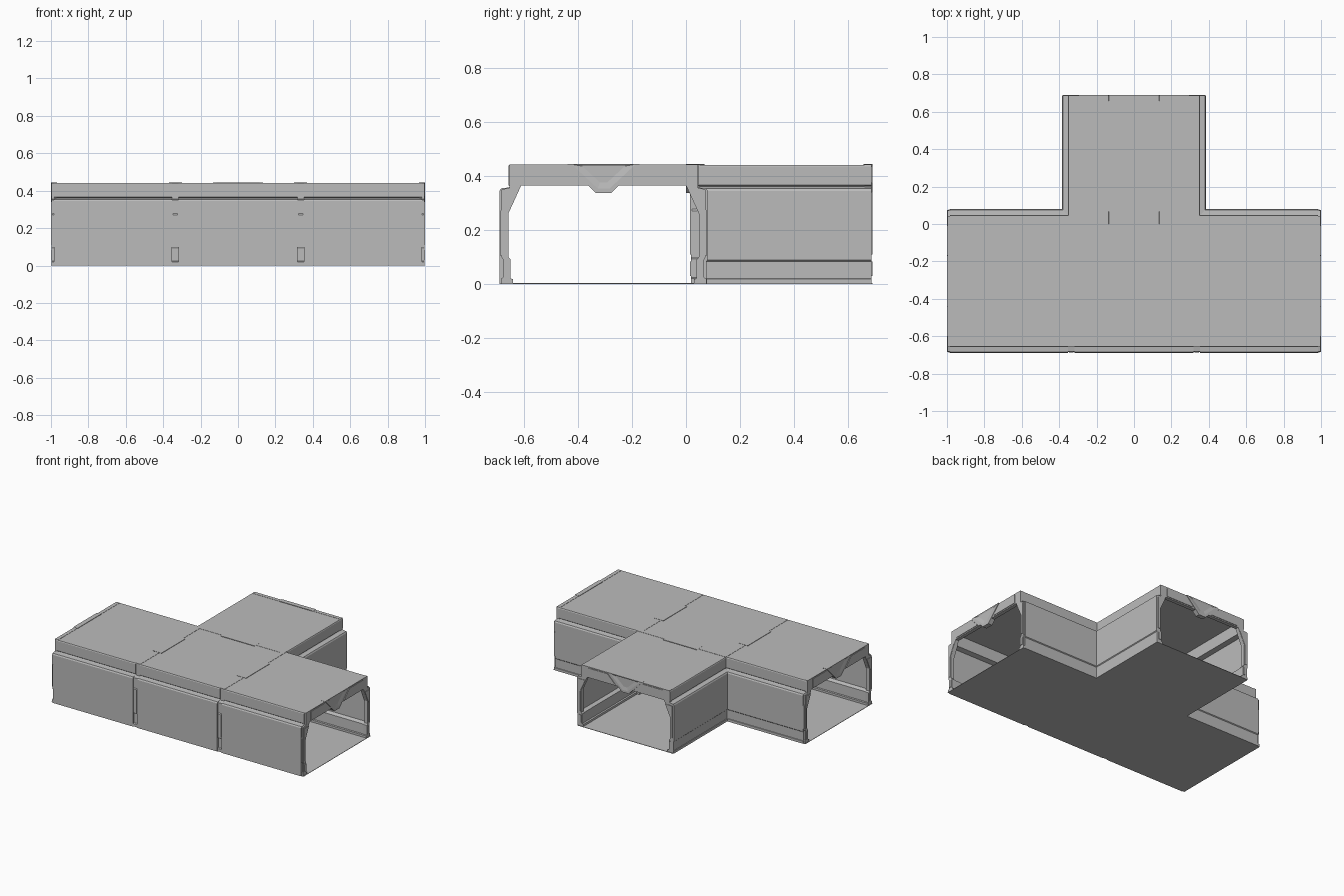
import bpy, bmesh
from mathutils import Vector

cube = bpy.data.objects.get("Cube")
if cube:
    bpy.data.objects.remove(cube, do_unlink=True)

grey = bpy.data.materials.new("plain_grey")
grey.use_nodes = True
COLOUR = (0.5, 0.5, 0.5, 1)
grey.diffuse_color = COLOUR
grey.node_tree.nodes["Principled BSDF"].inputs["Base Color"].default_value = COLOUR

MID = -0.305     # centre line of the long corridor
ROOF = 0.441
TOP = 0.445


def finish(name, bm):
    bmesh.ops.recalc_face_normals(bm, faces=bm.faces)
    mesh = bpy.data.meshes.new(name)
    bm.to_mesh(mesh)
    bm.free()
    mesh.materials.append(grey)
    obj = bpy.data.objects.new(name, mesh)
    bpy.context.collection.objects.link(obj)
    return obj


def loft(bm, rings):
    """Skin closed rings of points and cap both ends."""
    rings = [[bm.verts.new(p) for p in ring] for ring in rings]
    for a, b in zip(rings, rings[1:]):
        for i in range(len(a)):
            j = (i + 1) % len(a)
            bm.faces.new((a[i], a[j], b[j], b[i]))
    return [bm.faces.new(rings[0]), bm.faces.new(rings[-1])]


def place(axis, u, w, z):
    """Put a cross-section point in a corridor running along the axis."""
    if axis == "x":
        return (w, MID + u, z)
    if axis == "y":
        return (u, w, z)
    return (u, z, w)


def prism(name, axis, outline, w0, w1):
    bm = bmesh.new()
    loft(bm, [[place(axis, u, w, z) for u, z in outline] for w in (w0, w1)])
    return finish(name, bm)


def flip(outline):
    return [(-u, z) for u, z in reversed(outline)]


def wall(name, path, profile):
    """Sweep a wall profile along a mitred plan path, outside on the right."""
    pts = [Vector(p) for p in path]
    normals = []
    for a, b in zip(pts, pts[1:]):
        d = (b - a).normalized()
        normals.append(Vector((d.y, -d.x)))
    rings = []
    for i, p in enumerate(pts):
        n1, n2 = normals[max(i - 1, 0)], normals[min(i, len(normals) - 1)]
        m = (n1 + n2) / (1 + n1.dot(n2))
        rings.append([(p.x + m.x * o, p.y + m.y * o, z) for o, z in profile])
    bm = bmesh.new()
    loft(bm, rings)
    finish(name, bm)


def tee(end, side, front, back, stem_end):
    """T-shaped plan outline."""
    return [(-end, front), (end, front), (end, back), (side, back),
            (side, stem_end), (-side, stem_end), (-side, back), (-end, back)]


# Floor and roof sheets
prism("floor", "z", tee(1.0, 0.38, -0.685, 0.075, 0.69), 0, 0.003)
prism("roof", "z", tee(0.996, 0.348, -0.653, 0.043, 0.686), 0.43, ROOF)

# Wall sections: outer skin, ledge, roof fascia, then inner skin and skirting
upper = [(0.035, 0.345), (0.03, 0.354), (0.002, 0.357), (-0.003, 0.361),
         (0.003, 0.366), (0.003, 0.435), (0, ROOF)]
inner = [(-0.012, ROOF), (-0.012, 0.347), (0.023, 0.34), (0.023, 0.1),
         (-0.002, 0.09), (-0.004, 0.02), (-0.015, 0.018), (-0.015, 0)]
plain = [(0.035, 0)] + upper + inner
stepped = [(0.033, 0), (0.033, 0.018), (0.03, 0.02), (0.03, 0.083),
           (0.035, 0.088)] + upper + inner

for name, a, b in (("right", -0.985, -0.352), ("middle", -0.318, 0.318), ("left", 0.352, 0.985)):
    wall("front_wall_" + name, [(a, -0.655), (b, -0.655)], plain)
wall("corner_wall_left", [(0.985, 0.045), (0.35, 0.045), (0.35, 0.686)], stepped)
wall("corner_wall_right", [(-0.35, 0.686), (-0.35, 0.045), (-0.985, 0.045)], stepped)

# Portal frame outline and its raised plates, one half each
half_frame = [(0.305, 0.365), (0.353, 0.26), (0.353, 0.1), (0.344, 0.09), (0.344, 0.02),
              (0.335, 0.018), (0.335, 0), (0.38, 0), (0.38, 0.02), (0.372, 0.024),
              (0.372, 0.09), (0.378, 0.1), (0.378, 0.35), (0.349, 0.356), (0.349, 0.4425)]
plates = {
    "header_plate": [(0.14, 0.435), (0.295, 0.435), (0.295, 0.373), (0.08, 0.373)],
    "post_plate": [(0.359, 0.11), (0.373, 0.11), (0.373, 0.34), (0.318, 0.34), (0.359, 0.25)],
    "foot_plate": [(0.349, 0.03), (0.367, 0.03), (0.367, 0.083), (0.349, 0.083)],
}
outer_strip = [(0.372, 0.105), (0.383, 0.105), (0.383, 0.27), (0.372, 0.285)]
vee = [(-0.135, TOP), (-0.028, 0.336), (0.028, 0.336), (0.135, TOP)]


def bracket(name, axis, w0, w1):
    """V-shaped roof bracket with a scooped hollow in each face."""
    bm = bmesh.new()
    caps = loft(bm, [[place(axis, u, w, z) for u, z in vee] for w in (w0, w1)])
    bmesh.ops.recalc_face_normals(bm, faces=bm.faces)
    bmesh.ops.inset_individual(bm, faces=caps, thickness=0.018)
    for v in {v for f in caps for v in f.verts}:
        if v.co.z > 0.4:
            v.co.z = TOP - 0.002
    poked = bmesh.ops.poke(bm, faces=caps, offset=-0.012)
    for v in poked["verts"]:
        v.co.z = 0.423
    finish(name, bm)


def frame(name, axis, w0, w1, b0, b1):
    prism(name + "_frame", axis, half_frame + flip(half_frame), w0, w1)
    for part, outline in plates.items():
        prism(name + "_" + part + "_a", axis, outline, w0 - 0.004, w1 + 0.004)
        prism(name + "_" + part + "_b", axis, flip(outline), w0 - 0.004, w1 + 0.004)
    for tag, outline in (("a", outer_strip), ("b", flip(outer_strip))):
        prism(name + "_outer_strip_" + tag, axis, outline, w0 + 0.005, w1 - 0.005)
    bracket(name + "_bracket", axis, b0, b1)


# Frames along the long corridor, then along the stem
frame("right_end", "x", -0.996, -0.97, -1.0, -0.967)
frame("right_inner", "x", -0.352, -0.318, -0.37, -0.3)
frame("left_inner", "x", 0.318, 0.352, 0.3, 0.37)
frame("left_end", "x", 0.97, 0.996, 0.967, 1.0)
frame("stem_inner", "y", 0.018, 0.05, 0.0, 0.068)
frame("stem_end", "y", 0.66, 0.686, 0.657, 0.69)
